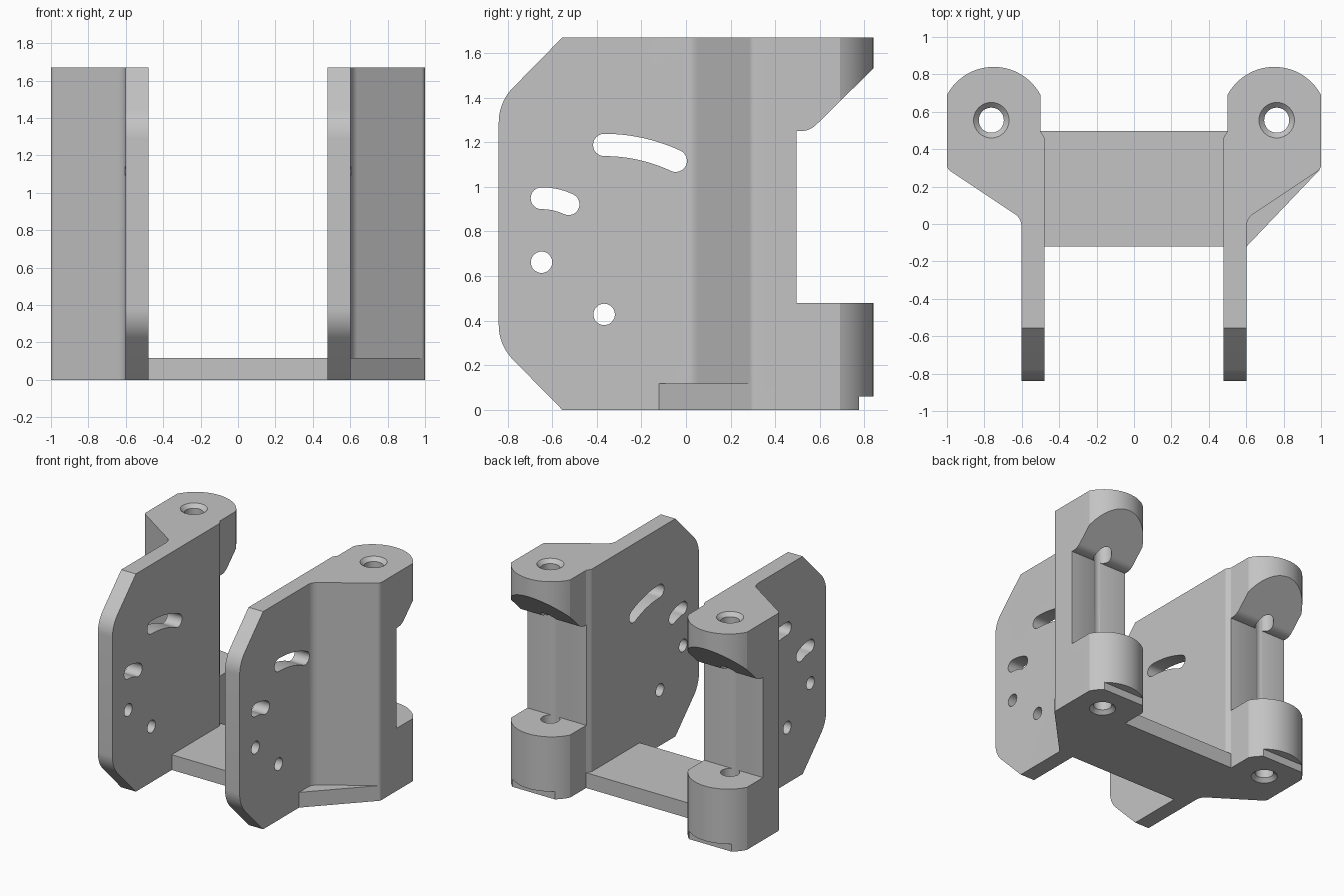
import bpy, bmesh
from math import sin, cos, tan, pi, radians, asin, atan2
from mathutils import Vector

cube = bpy.data.objects.get("Cube")
if cube:
    bpy.data.objects.remove(cube, do_unlink=True)

HEIGHT = 1.67
grey = bpy.data.materials.new("plain_grey")
grey.use_nodes = True
colour = (0.55, 0.55, 0.55, 1)
grey.diffuse_color = colour
grey.node_tree.nodes["Principled BSDF"].inputs["Base Color"].default_value = colour


def arc(cx, cy, r, start, end, steps=24):
    angles = [start + (end - start) * i / steps for i in range(steps + 1)]
    return [(cx + r * cos(a), cy + r * sin(a)) for a in angles]


def rounded(corners):
    """Turn (x, y[, radius]) corners into an outline with tangent arcs."""
    out = []
    for i, c in enumerate(corners):
        if len(c) == 2:
            out.append(c)
            continue
        p = Vector(c[:2])
        a = (Vector(corners[i - 1][:2]) - p).normalized()
        b = (Vector(corners[(i + 1) % len(corners)][:2]) - p).normalized()
        half = a.angle(b) / 2
        centre = p + (a + b).normalized() * c[2] / sin(half)
        s = p + a * c[2] / tan(half) - centre
        e = p + b * c[2] / tan(half) - centre
        a0 = atan2(s.y, s.x)
        turn = (atan2(e.y, e.x) - a0 + pi) % (2 * pi) - pi
        out += arc(*centre, c[2], a0, a0 + turn, 10)
    return out


def prism(name, outline, low, high, axis="Z"):
    """Extrude an outline along Z (outline in xy) or X (outline in yz)."""
    bm = bmesh.new()
    place = (lambda p, d: (p[0], p[1], d)) if axis == "Z" else (lambda p, d: (d, p[0], p[1]))
    bottom = [bm.verts.new(place(p, low)) for p in outline]
    top = [bm.verts.new(place(p, high)) for p in outline]
    bm.faces.new(bottom)
    bm.faces.new(top)
    for i in range(len(outline)):
        bm.faces.new((bottom[i - 1], bottom[i], top[i], top[i - 1]))
    bmesh.ops.recalc_face_normals(bm, faces=bm.faces)
    return add(name, bm)


def lathe(name, x, y, profile, steps=40):
    """Stack of (radius, z) rings closed at both ends."""
    bm = bmesh.new()
    rings = [[bm.verts.new((px, py, z)) for px, py in arc(x, y, r, 0, 2 * pi, steps)[:-1]]
             for r, z in profile]
    for lo, hi in zip(rings, rings[1:]):
        for i in range(steps):
            bm.faces.new((lo[i - 1], lo[i], hi[i], hi[i - 1]))
    bm.faces.new(rings[0])
    bm.faces.new(rings[-1])
    bmesh.ops.recalc_face_normals(bm, faces=bm.faces)
    return add(name, bm)


def add(name, bm):
    mesh = bpy.data.meshes.new(name)
    bm.to_mesh(mesh)
    bm.free()
    mesh.materials.append(grey)
    obj = bpy.data.objects.new(name, mesh)
    bpy.context.collection.objects.link(obj)
    return obj


def select(obj):
    bpy.ops.object.select_all(action="DESELECT")
    obj.select_set(True)
    bpy.context.view_layer.objects.active = obj


def combine(obj, other, operation):
    other.hide_render = True
    mod = obj.modifiers.new(operation.lower(), "BOOLEAN")
    mod.operation, mod.solver, mod.object = operation, "EXACT", other
    select(obj)
    bpy.ops.object.modifier_apply(modifier=mod.name)
    bpy.data.objects.remove(other, do_unlink=True)


def slot(pivot, radius, start, end, half_width):
    """Curved slot outline around a pivot."""
    def at(a):
        return pivot[0] + radius * cos(a), pivot[1] + radius * sin(a)
    return (arc(*pivot, radius + half_width, start, end)
            + arc(*at(end), half_width, end, end + pi, 12)[1:]
            + arc(*pivot, radius - half_width, end, start)[1:]
            + arc(*at(start), half_width, start - pi, start, 12)[1:-1])


# Plan of one side: thin cheek at the front, round hinge lug at the back
INNER = 0.478
LUG_R = 0.283
spread = asin(0.25 / LUG_R)
plan = rounded([(INNER, -0.9), (0.602, -0.9), (0.602, 0.03, 0.08),
                (1.0, 0.295, 0.04), (1.0, 0.69)])
plan += arc(0.75, 0.84 - LUG_R, LUG_R, pi / 2 - spread, pi / 2 + spread, 32)[1:]
plan += [(0.5, 0.497), (INNER, 0.46)]

# Side elevation with clipped front corners and hinge gap
elevation = rounded([
    (-0.555, 0), (0.775, 0), (0.775, 0.06), (0.9, 0.06), (0.9, 0.48), (0.495, 0.48),
    (0.495, 1.25), (0.555, 1.25, 0.1), (0.9, 1.59), (0.9, HEIGHT), (-0.555, HEIGHT),
    (-0.84, 1.38, 0.22), (-0.84, 0.29, 0.22)])

pivot_low, pivot_front = (-0.367, 0.428), (-0.648, 0.662)
openings = [
    arc(*pivot_low, 0.048, 0, 2 * pi, 32)[:-1],
    arc(*pivot_front, 0.048, 0, 2 * pi, 32)[:-1],
    slot(pivot_front, 0.287, radians(65), radians(90), 0.049),
    slot(pivot_low, 0.76, radians(65), radians(90), 0.05)]

for name, side in (("left_bracket", 1), ("right_bracket", -1)):
    bracket = prism(name, [(side * x, y) for x, y in plan], -0.1, HEIGHT + 0.1)
    combine(bracket, prism("elevation_cutter", elevation, -1.2, 1.2, "X"), "INTERSECT")
    for outline in openings:
        combine(bracket, prism("opening_cutter", outline, -1.2, 1.2, "X"), "DIFFERENCE")
    # Hinge pin bore, countersunk at both ends
    bore = lathe("bore_cutter", side * 0.763, 0.555, [
        (0.105, -0.01), (0.067, 0.028), (0.067, HEIGHT - 0.028), (0.105, HEIGHT + 0.01)])
    combine(bracket, bore, "DIFFERENCE")
    select(bracket)
    bpy.ops.object.shade_smooth_by_angle(angle=radians(25))

# Low triangular gusset on one side only
prism("left_gusset", [(0.602, -0.12), (0.995, 0.292), (0.602, 0.03)], 0, 0.117)

# Floor plate joining the sides
prism("base_plate", [(-INNER, -0.12), (INNER, -0.12), (INNER, 0.46), (0.5, 0.497),
                     (-0.5, 0.497), (-INNER, 0.46)], 0, 0.117)
